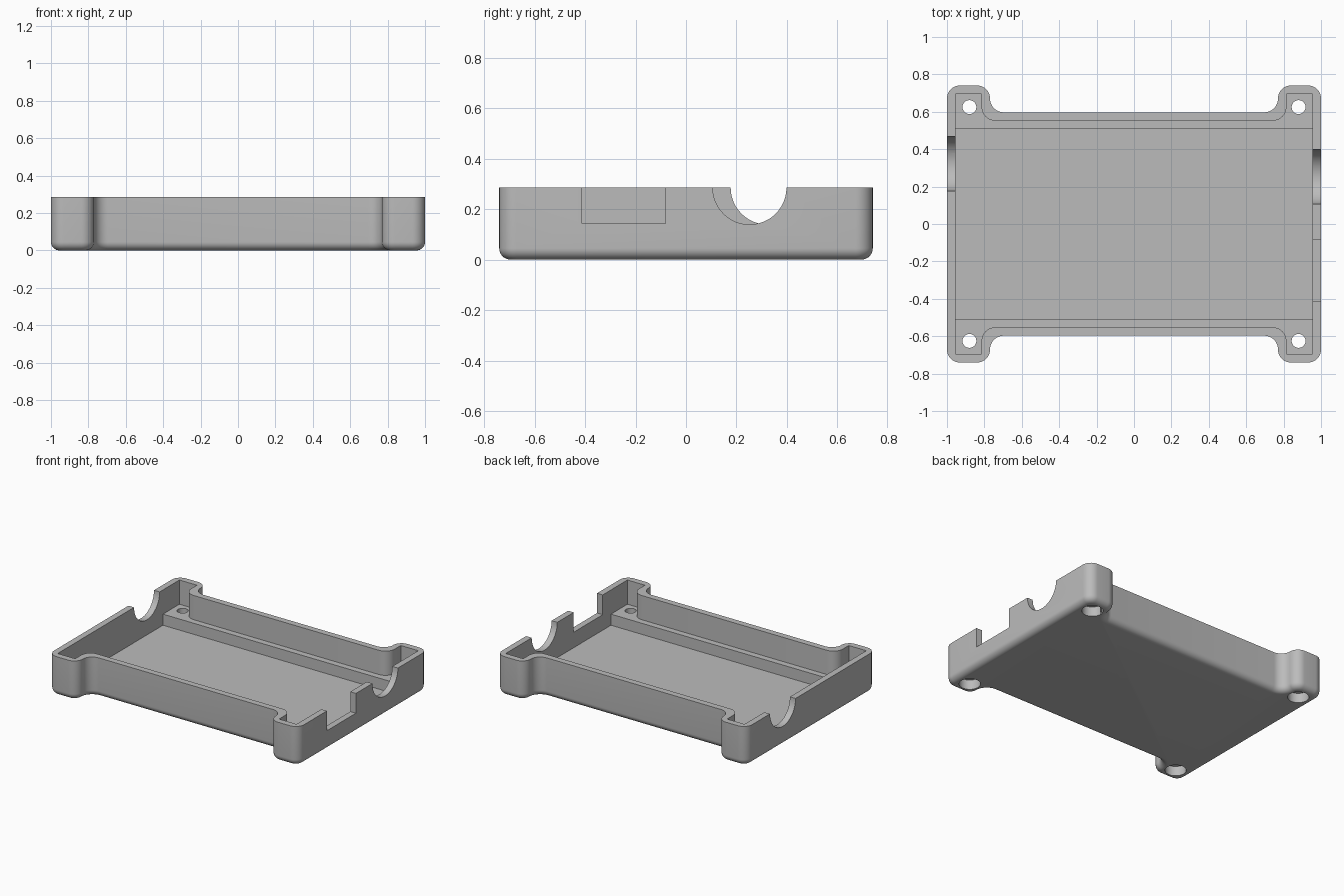
import bpy, bmesh, math
from mathutils import Vector, Matrix

if "Cube" in bpy.data.objects:
    bpy.data.objects.remove(bpy.data.objects["Cube"])

H, LEDGE, FLOOR = 0.285, 0.11, 0.03      # rim, ledge and floor heights
WALL, FILLET = 0.045, 0.045
CONVEX, CONCAVE = 0.068, 0.074


def outline(d, r_out, r_in, steps=10):
    """Eared plan outline, moved inward by d, with rounded corners."""
    quad = [(1 - d, 0.74 - d, r_out), (0.77 + d, 0.74 - d, r_out), (0.77 + d, 0.597 - d, r_in)]
    corners = []
    for sx, sy in ((1, 1), (-1, 1), (-1, -1), (1, -1)):
        q = quad if sx * sy > 0 else quad[::-1]
        corners += [(Vector((sx * x, sy * y)), r) for x, y, r in q]
    pts = []
    for i, (p, r) in enumerate(corners):
        if r < 1e-5:
            pts.append(p)
            continue
        u = (corners[i - 1][0] - p).normalized()
        v = (corners[(i + 1) % len(corners)][0] - p).normalized()
        c = p + r * (u + v)
        for k in range(steps + 1):
            t = math.pi / 2 * k / steps
            pts.append(c - r * (v * math.cos(t) + u * math.sin(t)))
    return pts


def finish(name, bm):
    bmesh.ops.recalc_face_normals(bm, faces=bm.faces)
    me = bpy.data.meshes.new(name)
    bm.to_mesh(me)
    bm.free()
    ob = bpy.data.objects.new(name, me)
    bpy.context.collection.objects.link(ob)
    return ob


def loft(name, layers):
    """Closed solid through (outline, z) layers."""
    bm = bmesh.new()
    rings = [[bm.verts.new((p.x, p.y, z)) for p in pts] for pts, z in layers]
    n = len(rings[0])
    for a, b in zip(rings, rings[1:]):
        for i in range(n):
            j = (i + 1) % n
            bm.faces.new((a[i], a[j], b[j], b[i]))
    bm.faces.new(rings[0][::-1])
    bm.faces.new(rings[-1])
    return finish(name, bm)


def box(x0, x1, y0, y1, z0, z1):
    bm = bmesh.new()
    m = Matrix.Translation(((x0 + x1) / 2, (y0 + y1) / 2, (z0 + z1) / 2))
    bmesh.ops.create_cube(bm, size=1, matrix=m @ Matrix.Diagonal((x1 - x0, y1 - y0, z1 - z0, 1)))
    return finish("box_cutter", bm)


def cylinder(center, r, length, along_x=False):
    bm = bmesh.new()
    m = Matrix.Translation(center)
    if along_x:
        m = m @ Matrix.Rotation(math.pi / 2, 4, 'Y')
    bmesh.ops.create_cone(bm, cap_ends=True, segments=48, radius1=r, radius2=r, depth=length, matrix=m)
    return finish("round_cutter", bm)


# Outer shell with rounded bottom edge
layers = []
for k in range(9):
    t = math.pi / 2 * k / 8
    d = FILLET * (1 - math.sin(t))
    layers.append((outline(d, CONVEX - d, CONCAVE + d), FILLET * (1 - math.cos(t))))
layers.append((outline(0, CONVEX, CONCAVE), H))
tray = loft("enclosure_tray", layers)

# Cavity: eared upper pocket down to the ledge, then the deeper floor pocket
inner = outline(WALL, 0, CONCAVE)
cutters = [loft("pocket_cutter", [(inner, LEDGE), (inner, 0.5)]),
           box(-0.955, 0.955, -0.507, 0.507, FLOOR, 0.2)]

# Cable notches and the rectangular port
cutters += [cylinder((0.98, 0.252, H), 0.146, 0.12, True),
            cylinder((-0.98, 0.323, H), 0.146, 0.12, True),
            box(0.92, 1.1, -0.413, -0.082, 0.142, 0.5)]

# Screw holes with wide recesses underneath
for sx in (1, -1):
    for sy in (1, -1):
        cutters += [cylinder((sx * 0.88, sy * 0.625, 0.05), 0.037, 0.4),
                    cylinder((sx * 0.88, sy * 0.625, 0.0), 0.07, 0.14)]

bpy.context.view_layer.objects.active = tray
for c in cutters:
    c.hide_render = True
    mod = tray.modifiers.new("cut", 'BOOLEAN')
    mod.operation, mod.solver, mod.object = 'DIFFERENCE', 'EXACT', c
    bpy.ops.object.modifier_apply(modifier=mod.name)
    bpy.data.objects.remove(c)

# Single grey plastic
mat = bpy.data.materials.new("grey_plastic")
mat.diffuse_color = (0.5, 0.5, 0.5, 1)
mat.use_nodes = True
mat.node_tree.nodes["Principled BSDF"].inputs["Base Color"].default_value = mat.diffuse_color
tray.data.materials.clear()
tray.data.materials.append(mat)

bpy.ops.object.select_all(action='DESELECT')
tray.select_set(True)
bpy.ops.object.shade_smooth_by_angle(angle=math.radians(30))
